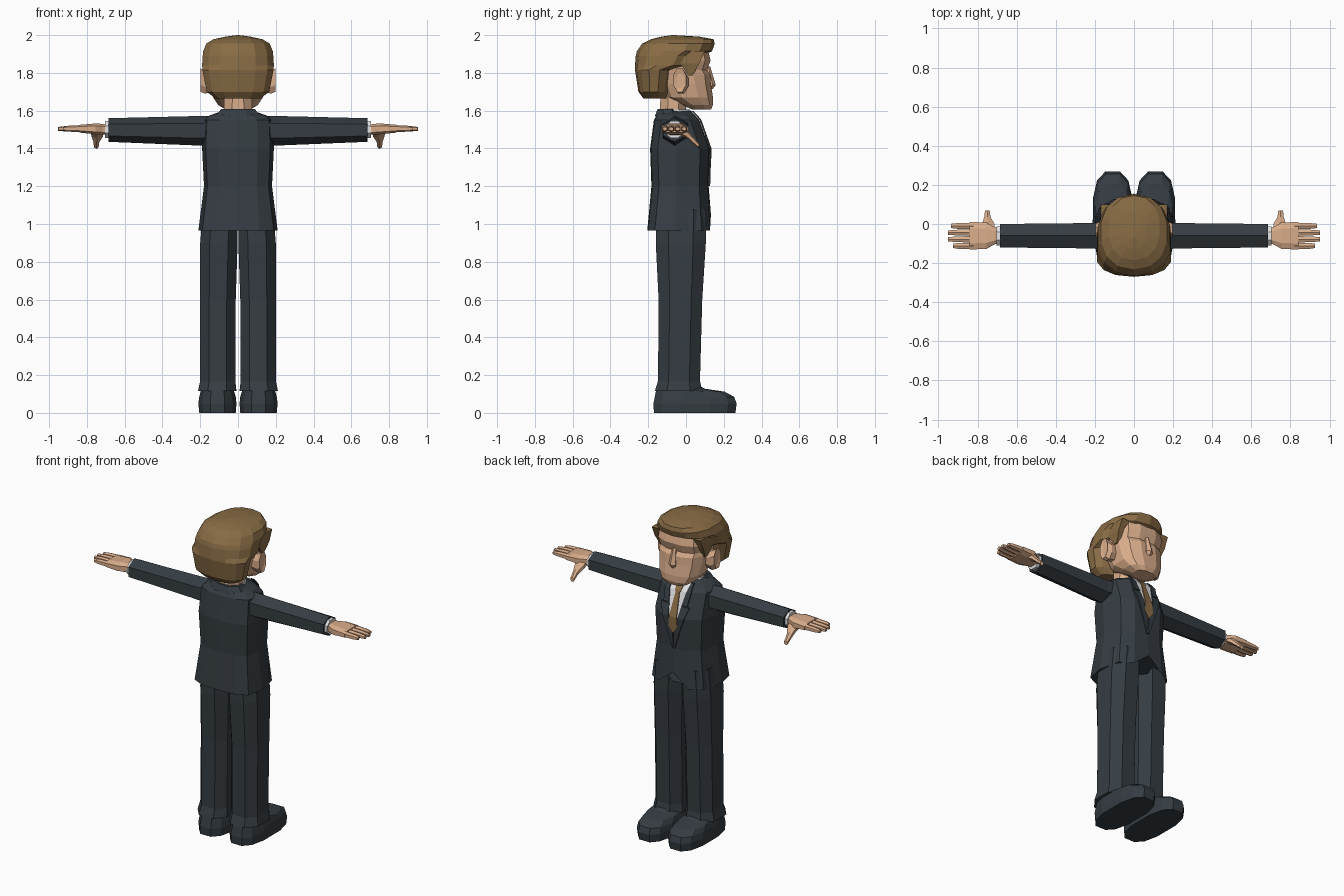
import bpy, bmesh, math


def material(name, rgb):
    m = bpy.data.materials.new(name)
    m.diffuse_color = (*rgb, 1)
    return m


SUIT = material("charcoal suit", (0.036, 0.046, 0.055))
SKIN = material("skin", (0.70, 0.42, 0.26))
HAIR = material("brown hair", (0.25, 0.15, 0.06))
SHIRT = material("white shirt", (0.80, 0.80, 0.82))


def ring(axis, pos, a0, a1, b0, b1, n=8, p=2.0, turn=0.5):
    """Rounded n-gon filling the box a0..a1, b0..b1 across the given axis."""
    pts = []
    fa = [2 * math.pi * (i + turn) / n for i in range(n)]
    raw = [(math.copysign(abs(math.cos(t)) ** (2 / p), math.cos(t)),
            math.copysign(abs(math.sin(t)) ** (2 / p), math.sin(t))) for t in fa]
    ma, mb = max(abs(r[0]) for r in raw), max(abs(r[1]) for r in raw)
    for u, v in raw:
        a = (a0 + a1) / 2 + (a1 - a0) / 2 * u / ma
        b = (b0 + b1) / 2 + (b1 - b0) / 2 * v / mb
        pts.append({"x": (pos, a, b), "y": (a, pos, b), "z": (a, b, pos)}[axis])
    return pts


def part(name, lofts, mat, mirror=False):
    """Skin every list of rings into a closed body, all in one object."""
    bm = bmesh.new()
    for rings in lofts:
        vs = [[bm.verts.new(p) for p in r] for r in rings]
        for lo, hi in zip(vs, vs[1:]):
            for i in range(len(lo)):
                j = (i + 1) % len(lo)
                bm.faces.new((lo[i], lo[j], hi[j], hi[i]))
        bm.faces.new(vs[0][::-1])
        bm.faces.new(vs[-1])
    bmesh.ops.recalc_face_normals(bm, faces=bm.faces)
    me = bpy.data.meshes.new(name)
    bm.to_mesh(me)
    bm.free()
    me.materials.append(mat)
    ob = bpy.data.objects.new(name, me)
    bpy.context.collection.objects.link(ob)
    if mirror:
        ob.modifiers.new("mirror", "MIRROR")
    return ob


# Shoes: z, x0, x1, y0, y1
shoe = [(0, .012, .205, -.17, .262), (.05, .008, .21, -.172, .268),
        (.085, .012, .205, -.165, .255), (.112, .02, .198, -.16, .205),
        (.128, .03, .19, -.155, .10), (.15, .045, .175, -.13, .06)]
part("shoes", [[ring("z", z, *b, n=12, p=2.7) for z, *b in shoe]], SUIT, True)

# Trouser legs
leg = [(.115, .008, .212, -.165, .085), (.17, .014, .2, -.148, .074),
       (.6, .012, .2, -.145, .086), (.9, .002, .2, -.16, .105),
       (1.08, .002, .185, -.155, .105)]
part("trouser_legs", [[ring("z", z, *b, n=8, p=2.5) for z, *b in leg]], SUIT, True)

# Jacket body: z, half width, back y, front y
JACKET = [(.965, .21, -.205, .132), (1.2, .18, -.183, .12), (1.4, .19, -.19, .125),
          (1.55, .183, -.17, .072), (1.575, .15, -.155, .052), (1.598, .085, -.145, .03)]


def jacket_ring(z, w, yb, yf):
    half = [(0, yf), (.5 * w, yf - .005), (.86 * w, yf - .05), (w, (yb + yf) / 2 - .02),
            (.9 * w, yb + .04), (.55 * w, yb + .005), (0, yb)]
    pts = half + [(-x, y) for x, y in half[-2:0:-1]]
    hem = 1.05 if z < 1 else z          # cutaway notch at the front of the hem
    return [(x, y, hem if i == 0 else z) for i, (x, y) in enumerate(pts)]


part("jacket", [[jacket_ring(*r) for r in JACKET]], SUIT)


def front_y(z):
    for (z0, _, _, y0), (z1, _, _, y1) in zip(JACKET, JACKET[1:]):
        if z <= z1:
            return y0 + (y1 - y0) * (z - z0) / (z1 - z0)
    return JACKET[-1][3]


def strip(rows, lift, thick=.009):
    """Thin plate following the chest; rows are z, x0, x1."""
    return [[(x0, front_y(z) + lift, z), (x1, front_y(z) + lift, z),
             (x1, front_y(z) + lift - thick, z), (x0, front_y(z) + lift - thick, z)]
            for z, x0, x1 in rows]


# Shirt front, tie, lapels and closing edge
part("shirt_front", [strip([(1.30, -.003, .003), (1.4, -.03, .03), (1.55, -.06, .06),
                            (1.598, -.065, .065)], .004)], SHIRT)
part("tie", [strip([(1.30, -.002, .002), (1.34, -.03, .03), (1.4, -.026, .026),
                    (1.54, -.013, .013), (1.55, -.02, .02), (1.58, -.022, .022)], .010)], HAIR)
part("lapels", [strip([(1.2, .0, .008), (1.3, .004, .04), (1.4, .032, .075), (1.47, .043, .098)], .008),
                strip([(1.475, .044, .082), (1.55, .058, .09), (1.575, .062, .085),
                       (1.598, .066, .085)], .010)], SUIT, True)

# Collars and neck
part("shirt_collar", [[ring("z", 1.56, -.085, .085, -.145, .05, 10),
                       ring("z", 1.607, -.08, .08, -.14, .02, 10)]], SHIRT)
part("jacket_collar", [[ring("z", 1.57, -.12, .12, -.165, -.03, 8),
                        ring("z", 1.61, -.088, .088, -.15, -.045, 8)]], SUIT)
part("neck", [[ring("z", 1.56, -.075, .075, -.138, -.005, 8),
               ring("z", 1.72, -.072, .072, -.135, .01, 8)]], SKIN)

# Sleeves and shirt cuffs, pointed at top and bottom
sleeve = [(.13, -.125, .015, 1.425, 1.572), (.2, -.125, .005, 1.415, 1.572),
          (.685, -.12, 0, 1.435, 1.56)]
part("sleeves", [[ring("x", x, *b, n=6, turn=.5) for x, *b in sleeve]], SUIT, True)
part("shirt_cuffs", [[ring("x", x, -.11, -.012, 1.455, 1.545, 8) for x in (.66, .703)]], SHIRT, True)

# Hands: palm, four fingers, thumb
palm = [(.69, -.098, -.022, 1.475, 1.525), (.715, -.105, -.015, 1.472, 1.53),
        (.755, -.128, .008, 1.475, 1.532), (.84, -.13, .01, 1.484, 1.525)]
hand = [[ring("x", x, *b, n=8, p=3) for x, *b in palm]]
for i, tip in enumerate((.925, .95, .952, .935)):
    y = -.112 + .034 * i
    hand.append([ring("x", x, y - w, y + w, z0, z1, 6, 2.5) for x, w, z0, z1 in
                 ((.82, .016, 1.486, 1.524), (.9, .015, 1.489, 1.52), (tip, .011, 1.493, 1.514))])
hand.append([ring("y", y, x - w, x + w, z - h, z + h, 6) for y, x, z, w, h in
             ((-.04, .745, 1.495, .035, .02), (.005, .745, 1.475, .03, .024),
              (.035, .75, 1.445, .016, .02), (.07, .75, 1.412, .012, .014))])
part("hands", hand, SKIN, True)

# Head: jaw, cheeks, eye hollow, brow
head = [(1.605, -.065, .065, .035, .132), (1.63, -.105, .105, -.02, .143),
        (1.67, -.132, .132, -.10, .143), (1.74, -.145, .145, -.13, .132),
        (1.79, -.15, .15, -.14, .128), (1.815, -.152, .152, -.14, .112),
        (1.865, -.158, .158, -.14, .13), (1.93, -.15, .15, -.13, .115)]
part("head", [[ring("z", z, *b, n=12, p=2.6) for z, *b in head]], SKIN)
part("nose", [[ring("z", z, -w, w, .09, y, 6) for z, w, y in
               ((1.715, .018, .142), (1.735, .024, .157), (1.755, .02, .152), (1.835, .012, .128))]], SKIN)
part("ears", [[ring("x", x, *b, n=8) for x, *b in
               ((.135, -.06, .01, 1.70, 1.80), (.175, -.062, .012, 1.69, 1.81),
                (.198, -.068, .0, 1.70, 1.825), (.192, -.05, -.01, 1.72, 1.80))]], SKIN, True)

# Hair: full at the back, stepping over the ears to a swept fringe
hair = [(1.665, -.12, .12, -.225, -.10), (1.70, -.165, .165, -.252, -.088),
        (1.815, -.188, .188, -.27, -.065), (1.84, -.19, .19, -.27, .045),
        (1.89, -.187, .187, -.266, .085), (1.915, -.184, .184, -.26, .138),
        (1.955, -.168, .168, -.232, .152), (1.978, -.13, .13, -.185, .146),
        (1.992, -.065, .065, -.13, .07), (2.0, -.006, .006, -.075, -.06)]
part("hair", [[ring("z", z, *b, n=14, p=2.3) for z, *b in hair]], HAIR)
# Sideburns in front of the ears
part("sideburns", [[ring("z", z, .12, x, y0, y1, 4, 2) for z, x, y0, y1 in
                    ((1.785, .158, .012, .035), (1.85, .172, -.03, .07), (1.915, .17, -.03, .10))]],
     HAIR, True)
